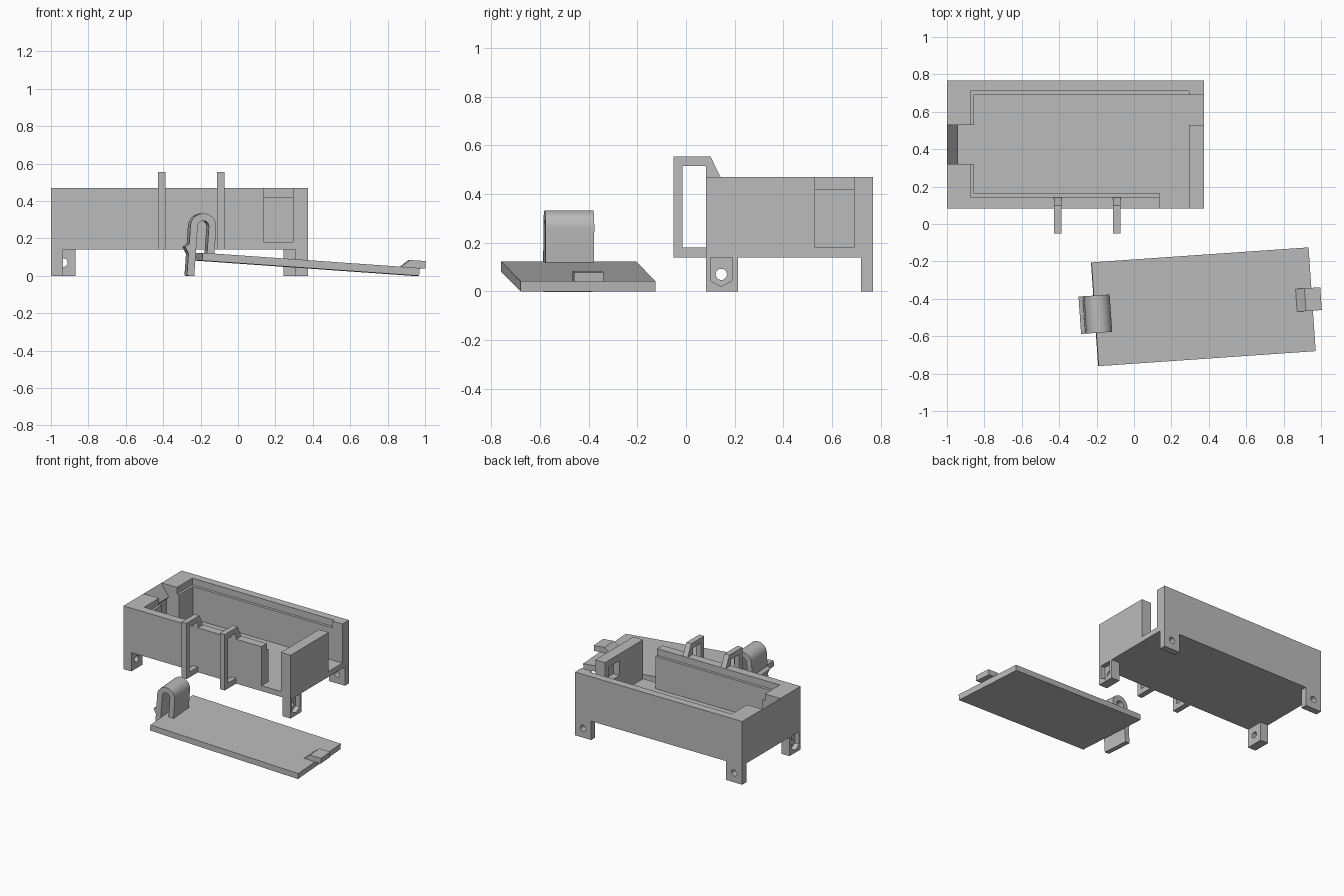
import bpy, bmesh, math
from mathutils import Matrix, Vector

if "Cube" in bpy.data.objects:
    bpy.data.objects.remove(bpy.data.objects["Cube"])

grey = bpy.data.materials.new("plain grey")
grey.diffuse_color = (0.5, 0.5, 0.5, 1)
grey.use_nodes = True
grey.node_tree.nodes["Principled BSDF"].inputs["Base Color"].default_value = grey.diffuse_color


def prism(name, pts, axis, a, b):
    """Extrude a 2D outline along an axis; outline is (y,z), (x,z) or (x,y)."""
    place = {"x": lambda p, t: (t, p[0], p[1]),
             "y": lambda p, t: (p[0], t, p[1]),
             "z": lambda p, t: (p[0], p[1], t)}[axis]
    bm = bmesh.new()
    lo = bm.faces.new([bm.verts.new(place(p, a)) for p in pts])
    ext = bmesh.ops.extrude_face_region(bm, geom=[lo])
    move = Vector(place((0, 0), b - a))
    bmesh.ops.translate(bm, vec=move, verts=[v for v in ext["geom"] if isinstance(v, bmesh.types.BMVert)])
    if not any(f == lo for f in bm.faces) or len(bm.faces) < len(pts) + 2:
        bm.faces.new([v for v in lo.verts])
    bmesh.ops.recalc_face_normals(bm, faces=bm.faces)
    mesh = bpy.data.meshes.new(name)
    bm.to_mesh(mesh)
    bm.free()
    mesh.materials.append(grey)
    ob = bpy.data.objects.new(name, mesh)
    bpy.context.collection.objects.link(ob)
    return ob


def box(name, x0, x1, y0, y1, z0, z1):
    return prism(name, [(x0, y0), (x1, y0), (x1, y1), (x0, y1)], "z", z0, z1)


def circle(cx, cy, r, n=24):
    return [(cx + r * math.cos(2 * math.pi * i / n), cy + r * math.sin(2 * math.pi * i / n)) for i in range(n)]


def cut(ob, *cutters):
    """Subtract each cutter in turn, then remove it."""
    bpy.context.view_layer.objects.active = ob
    for c in cutters:
        c.hide_render = True
        m = ob.modifiers.new("cut", "BOOLEAN")
        m.operation, m.solver, m.object = "DIFFERENCE", "EXACT", c
        bpy.ops.object.modifier_apply(modifier=m.name)
        bpy.data.objects.remove(c)


def smooth(ob, angle=30):
    bpy.ops.object.select_all(action="DESELECT")
    ob.select_set(True)
    bpy.context.view_layer.objects.active = ob
    bpy.ops.object.shade_smooth_by_angle(angle=math.radians(angle))


# Open tray with lid rebate, access gaps and a catch for the lid clip
X0, X1, Y0, Y1, Z0, FLOOR, TOP = -1.0, 0.375, 0.082, 0.768, 0.14, 0.18, 0.47
tray = box("tray", X0, X1, Y0, Y1, Z0, TOP)
cut(tray,
    box("cavity", -0.855, 0.295, 0.165, 0.69, FLOOR, 0.6),
    box("rebate", -0.873, 0.295, 0.145, 0.71, 0.42, 0.6),
    box("front_gap", 0.135, 0.295, 0.0, 0.3, FLOOR, 0.6),
    box("side_gap", 0.2, 0.5, 0.53, 0.69, FLOOR, 0.6),
    box("tab_pocket", 0.2, 0.345, 0.36, 0.49, 0.31, 0.42),
    prism("clip_notch", [(-1.0, TOP), (-0.94, 0.38), (-0.96, 0.36), (-0.96, FLOOR),
                         (-0.7, FLOOR), (-0.7, 0.6), (-1.0, 0.6)], "y", 0.32, 0.53))

# Front feet: side plates with screw hole and nut pocket on the outer face
nut = [(0.145, 0.02), (0.19, 0.045), (0.19, 0.14), (0.1, 0.14), (0.1, 0.045)]
for side, xa, xb, pa, pb in (("left", X0, -0.935, -1.1, -0.965), ("right", 0.307, X1, 0.34, 0.5)):
    foot = box("front_foot_" + side, xa, xb, Y0, 0.213, 0, Z0)
    cut(foot, prism("nut_pocket", nut, "x", pa, pb),
        prism("screw_hole", circle(0.145, 0.07, 0.023), "x", xa - 0.1, xb + 0.1))
    smooth(foot)

# Back feet: thin plates with screw hole
for side, xa, xb in (("left", X0, -0.868), ("right", 0.243, X1)):
    foot = box("back_foot_" + side, xa, xb, 0.72, Y1, 0, Z0)
    cut(foot, prism("screw_hole", circle((xa + xb) / 2, 0.07, 0.023), "y", 0.6, 0.9))
    smooth(foot)

# Strap loops on the front wall
outer = [(-0.052, Z0), (0.09, Z0), (0.09, TOP), (0.142, TOP), (0.1, 0.555), (-0.052, 0.555)]
window = [(-0.014, FLOOR), (Y0, FLOOR), (Y0, 0.515), (-0.014, 0.515)]
for side, x in (("left", -0.407), ("right", -0.093)):
    loop = prism("strap_loop_" + side, outer, "x", x - 0.02, x + 0.02)
    cut(loop, prism("loop_window", window, "x", x - 0.1, x + 0.1))

# Lid, lying tilted in front of the tray; its origin is the top of the clip end
L, W, T = 1.166, 0.556, 0.042
lid = box("lid", 0, L, -W / 2, W / 2, -T, 0)

# Springy clip: arch between a leg on the lid and a free leg with a tooth
C, R, r, H = 0.006, 0.069, 0.03, 0.142
arc = lambda rad, n=16: [(C - rad * math.cos(math.pi * i / n), H + rad * math.sin(math.pi * i / n))
                         for i in range(n + 1)]
profile = ([(C - R, -0.127), (C - R, -0.01), (C - R - 0.021, 0.026), (C - R, 0.042)] + arc(R)
           + [(C + R, 0), (C + r, 0)] + arc(r)[::-1] + [(C - r, -0.127)])
clip = prism("lid_clip", profile, "y", -0.1, 0.1)
smooth(clip)

# Ramped tab on the opposite end
tab = prism("lid_tab", [(L - 0.085, 0), (L + 0.045, 0), (L + 0.045, 0.04), (L - 0.04, 0.04)],
            "y", -0.061, 0.061)

tilt = Matrix.Rotation(math.radians(4), 4, "Y")
yaw = Matrix.Rotation(math.radians(3.95), 4, "Z")
for ob in (lid, clip, tab):
    ob.matrix_world = Matrix.Translation((-0.208, -0.4825, 0.1232)) @ yaw @ tilt
